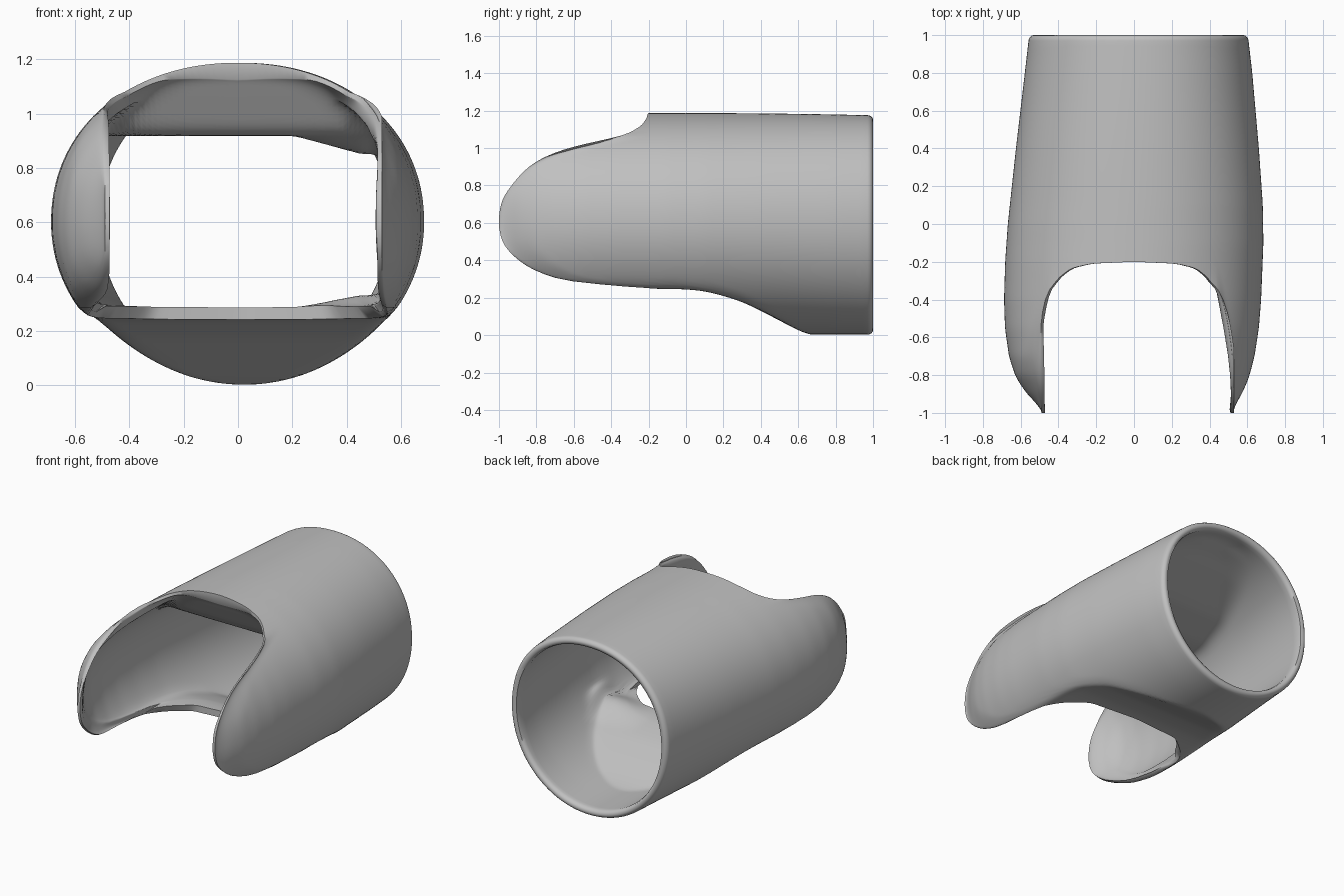
import bpy, bmesh, math

if "Cube" in bpy.data.objects:
    bpy.data.objects.remove(bpy.data.objects["Cube"])


def lerp_table(pts, t):
    if t <= pts[0][0]:
        return pts[0][1]
    for (a, va), (b, vb) in zip(pts, pts[1:]):
        if t <= b:
            return va + (vb - va) * (t - a) / (b - a)
    return pts[-1][1]


def soft(pts, t, w):
    """Table lookup averaged over a small window, for smooth curves."""
    return sum(lerp_table(pts, t + w * k / 4) for k in range(-4, 5)) / 9


def power(v, p):
    return math.copysign(abs(v) ** p, v)


def soft_min(a, b, k):
    """Smaller of two values with a rounded changeover."""
    h = max(k - abs(a - b), 0) / k
    return min(a, b) - h * h * k / 4


# Side outlines along the length, slightly asymmetric
LEFT = [(-1, -.48), (-.97, -.515), (-.9, -.574), (-.8, -.63), (-.7, -.662), (-.55, -.683), (-.4, -.688),
        (-.2, -.682), (0, -.668), (.4, -.625), (.8, -.578), (1, -.555)]
RIGHT = [(-1, .515), (-.97, .538), (-.9, .575), (-.8, .612), (-.7, .638), (-.55, .661), (-.4, .673),
         (-.1, .685), (.1, .682), (.4, .661), (.8, .626), (1, .603)]
# Underside height and inner roof height along the length
BOTTOM = [(-.3, .25), (0, .245), (.1, .235), (.2, .21), (.3, .178), (.4, .13),
          (.5, .078), (.6, .025), (.67, .0), (.75, -.02), (1, -.08)]
ROOF = [(-.22, 1.16), (-.19, 1.11), (-.07, .925), (-.02, .917), (.1, .919), (.35, .96),
        (.65, 1.05), (.85, 1.12), (.95, 1.2)]
# Front edge position by angle around the tube (degrees from the side)
FRONT = [(-90, .03), (-60, 0), (-45, -.12), (-38, -.22), (-35.5, -.3), (-33.5, -.5),
         (-31.5, -.63), (-28, -.74), (-24, -.83), (-19, -.9), (-14, -.953), (-9, -.985), (0, -1.005),
         (9, -.99), (14, -.967), (18, -.937), (23, -.9), (28, -.855), (32, -.81), (36, -.75),
         (41, -.65), (45.5, -.52), (50, -.38), (54, -.3), (62, -.235), (72, -.21), (90, -.2)]
# How strongly the wing edges curl toward the lip line, by angle
CURL = [(-37, 0), (-26, .9), (-18, 1), (40, 1), (54, 0)]
LIP = (-.49, .53)

N, M = 160, 60
MID = .6


def section(ang, deg, y, f, th, inner):
    l, r = soft(LEFT, y, .02), soft(RIGHT, y, .02)
    cx, a = (l + r) / 2, (r - l) / 2
    c, s = math.cos(ang), math.sin(ang)
    up = s > 0
    p = .945 if up else .99
    top = 1.187 - .012 * max(0, y) ** 2
    h = (top - MID if up else MID - .003) - th
    x, z = cx + (a - th) * power(c, p), MID + h * power(s, p)
    # wing edges roll toward a straight lip
    u = (y - f) / .18
    if u < 1:
        outer_x = cx + a * power(c, p)
        side = LIP[0] if c < 0 else LIP[1]
        k = 1 - math.sqrt(max(0, 1 - (1 - max(0, u)) ** 2))
        x += (side - outer_x) * k * lerp_table(CURL, deg)
    # flattened underside
    floor = soft(BOTTOM, y, .04) + th
    if not up and z < floor + .06:
        d = max(0, .06 - abs(z - floor)) / .06
        z = max(z, floor) + d * d * .01 * max(0, min(1, (.6 - y) / .3))
    if inner and up:
        z = soft_min(z, soft(ROOF, y, .03), .05)
    # low padding in the inner right corners
    if inner and abs(y - .12) < .18 and x > .2:
        w = (math.cos((y - .12) / .18 * math.pi) + 1) / 2 * min(1, (x - .2) / .25)
        if z > .8:
            z -= .07 * w * min(1, (z - .8) / .06)
        elif z < .4:
            z += .05 * w * min(1, (.4 - z) / .06)
    return (x, y, z)


bm = bmesh.new()
rings = []
for i in range(N):
    ang = 2 * math.pi * i / N
    deg = math.degrees(math.asin(max(-1, min(1, math.sin(ang)))))
    f = max(-1, soft(FRONT, deg, 2.5))
    lip = .045 if deg < -40 else .018
    ys = [f + (.97 - f) * (j / M) ** 1.4 for j in range(M + 1)]
    # Outer skin, with the back rim rolled over
    loop = [section(ang, deg, y, f, 0, False) for y in ys]
    for y, th in ((.98, .001), (.99, .006), (.998, .015), (1, .025), (.995, .042)):
        loop.append(section(ang, deg, y, f, th, False))
    # Inner skin, tapering to a thin front lip
    for y in reversed(ys):
        th = lip + (.05 - lip) * min(1, (y - f) / .12)
        loop.append(section(ang, deg, y, f, th, True))
    rings.append([bm.verts.new(p) for p in loop])

K = len(rings[0])
for i in range(N):
    a, b = rings[i], rings[(i + 1) % N]
    for j in range(K):
        k = (j + 1) % K
        bm.faces.new((a[j], b[j], b[k], a[k]))
bmesh.ops.recalc_face_normals(bm, faces=bm.faces)

mesh = bpy.data.meshes.new("open_sleeve")
bm.to_mesh(mesh)
bm.free()
sleeve = bpy.data.objects.new("open_sleeve", mesh)
bpy.context.collection.objects.link(sleeve)

grey = bpy.data.materials.new("plain_grey")
grey.diffuse_color = (.53, .53, .53, 1)
grey.use_nodes = True
grey.node_tree.nodes["Principled BSDF"].inputs["Base Color"].default_value = grey.diffuse_color
mesh.materials.append(grey)

bpy.context.view_layer.objects.active = sleeve
sleeve.select_set(True)
bpy.ops.object.shade_smooth_by_angle(angle=math.radians(60))
